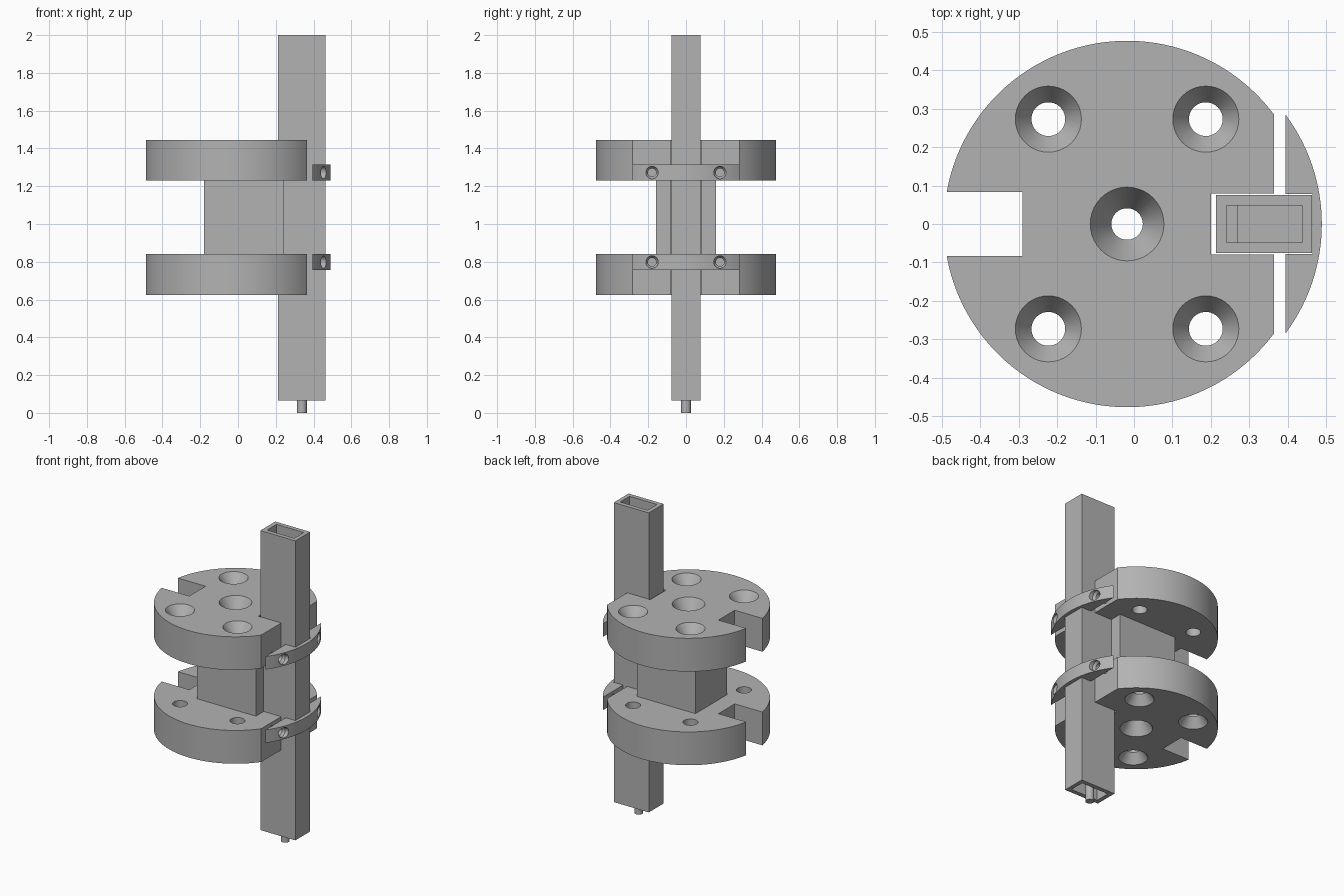
import bpy, bmesh, math
from mathutils import Matrix, Vector

old = bpy.data.objects.get("Cube")
if old:
    bpy.data.objects.remove(old, do_unlink=True)

grey = bpy.data.materials.new("plain grey")
grey.use_nodes = True
COLOUR = (0.45, 0.45, 0.45, 1)
grey.diffuse_color = COLOUR
bsdf = next(n for n in grey.node_tree.nodes if n.type == 'BSDF_PRINCIPLED')
bsdf.inputs["Base Color"].default_value = COLOUR

MID = 1.035          # height of the symmetry plane between the discs
CX, R = -0.018, 0.477  # disc axis and radius


def finish(name, bm):
    bmesh.ops.recalc_face_normals(bm, faces=bm.faces)
    mesh = bpy.data.meshes.new(name)
    bm.to_mesh(mesh)
    bm.free()
    mesh.materials.append(grey)
    obj = bpy.data.objects.new(name, mesh)
    bpy.context.collection.objects.link(obj)
    return obj


def prism(name, outline, z0, z1):
    """Extrude a flat outline from z0 to z1."""
    bm = bmesh.new()
    face = bm.faces.new([bm.verts.new((x, y, z0)) for x, y in outline])
    top = bmesh.ops.extrude_face_region(bm, geom=[face])["geom"]
    bmesh.ops.translate(bm, vec=(0, 0, z1 - z0),
                        verts=[v for v in top if isinstance(v, bmesh.types.BMVert)])
    return finish(name, bm)


def lathe(name, profile, origin=(0, 0, 0), axis=(0, 0, 1), sides=40):
    """Closed turned solid from (radius, distance along axis) pairs."""
    bm = bmesh.new()
    turn = Vector((0, 0, 1)).rotation_difference(Vector(axis)).to_matrix().to_4x4()
    m = Matrix.Translation(origin) @ turn
    rings = []
    for r, h in profile:
        angles = [2 * math.pi * i / sides for i in range(sides)]
        rings.append([bm.verts.new(m @ Vector((r * math.cos(a), r * math.sin(a), h)))
                      for a in angles])
    for lo, hi in zip(rings, rings[1:]):
        for i in range(sides):
            j = (i + 1) % sides
            bm.faces.new((lo[i], lo[j], hi[j], hi[i]))
    bm.faces.new(rings[0])
    bm.faces.new(rings[-1])
    return finish(name, bm)


def cut(obj, cutter):
    cutter.hide_render = True
    mod = obj.modifiers.new("cut", 'BOOLEAN')
    mod.operation, mod.solver, mod.object = 'DIFFERENCE', 'EXACT', cutter
    select(obj)
    bpy.ops.object.modifier_apply(modifier=mod.name)
    bpy.data.objects.remove(cutter, do_unlink=True)


def select(obj):
    bpy.ops.object.select_all(action='DESELECT')
    obj.select_set(True)
    bpy.context.view_layer.objects.active = obj


def smooth(obj):
    select(obj)
    bpy.ops.object.shade_smooth_by_angle(angle=math.radians(25))


def arc(cx, a0, a1, n):
    return [(cx + R * math.cos(a0 + (a1 - a0) * i / n),
             R * math.sin(a0 + (a1 - a0) * i / n)) for i in range(n + 1)]


def rect(x0, x1, y):
    return [(x0, -y), (x1, -y), (x1, y), (x0, y)]


def screw_hole(s, y):
    """Horizontal countersunk hole through strap and into disc."""
    return lathe("screw_cutter", [(0.022, 0.26), (0.022, 0.425), (0.033, 0.44), (0.033, 0.6)],
                 (0, y, MID + s * 0.237), (1, 0, 0), 24)


# Disc outline: round, flat on the left, with a slot for the tube and one opposite
flat = math.acos((0.365 - CX) / R)
notch = math.pi - math.asin(0.083 / R)
disc_outline = (arc(CX, flat, notch, 48) + [(-0.29, 0.083), (-0.29, -0.083)]
                + arc(CX, -notch, -flat, 48)
                + [(0.365, -0.08), (0.2, -0.08), (0.2, 0.08), (0.365, 0.08)])

# Strap outline: the cut-off segment moved outwards, relieved around the tube
strap_outline = (arc(CX + 0.03, -flat, flat, 32)
                 + [(0.395, 0.078), (0.465, 0.078), (0.465, -0.078), (0.395, -0.078)])

for s, level in ((1, "upper"), (-1, "lower")):
    disc = prism(level + "_disc", disc_outline, MID + s * 0.195, MID + s * 0.41)
    strap = prism(level + "_strap", strap_outline, MID + s * 0.195, MID + s * 0.279)
    # Four countersunk bolt holes and the central one, opening outwards
    holes = [(CX + i * 0.205, j * 0.273, 0.044, 0.086, 0.06) for i in (-1, 1) for j in (-1, 1)]
    holes.append((CX, 0, 0.041, 0.096, 0.1))
    for x, y, r_in, r_out, depth in holes:
        slope = (r_out - r_in) / depth
        cut(disc, lathe("bolt_cutter", [(r_in, 0.15), (r_in, 0.41 - depth),
                                        (r_out + slope * 0.02, 0.43)],
                        (x, y, MID), (0, 0, s)))
    for y in (-0.18, 0.18):
        cut(disc, screw_hole(s, y))
        cut(strap, screw_hole(s, y))
    smooth(disc)
    smooth(strap)

# Central spacer block, grooved for the tube and bored through
spacer = prism("spacer_block",
               [(-0.18, -0.16), (0.24, -0.16), (0.24, -0.08), (0.2, -0.08),
                (0.2, 0.08), (0.24, 0.08), (0.24, 0.16), (-0.18, 0.16)],
               MID - 0.195, MID + 0.195)
cut(spacer, lathe("bore_cutter", [(0.041, 0.7), (0.041, 1.4)], (CX, 0, 0)))
smooth(spacer)

# Rectangular tube with its inner core and the rod at its foot
tube = prism("square_tube", rect(0.213, 0.463, 0.076), 0.065, 2)
cut(tube, prism("tube_cutter", rect(0.241, 0.437, 0.048), 0, 2.1))
prism("tube_core", rect(0.268, 0.437, 0.048), 0.25, 1.0)
prism("tube_core_step", rect(0.241, 0.268, 0.048), 0.25, 0.9)
smooth(lathe("foot_rod", [(0.026, 0), (0.026, 0.25)], (0.338, 0, 0)))
